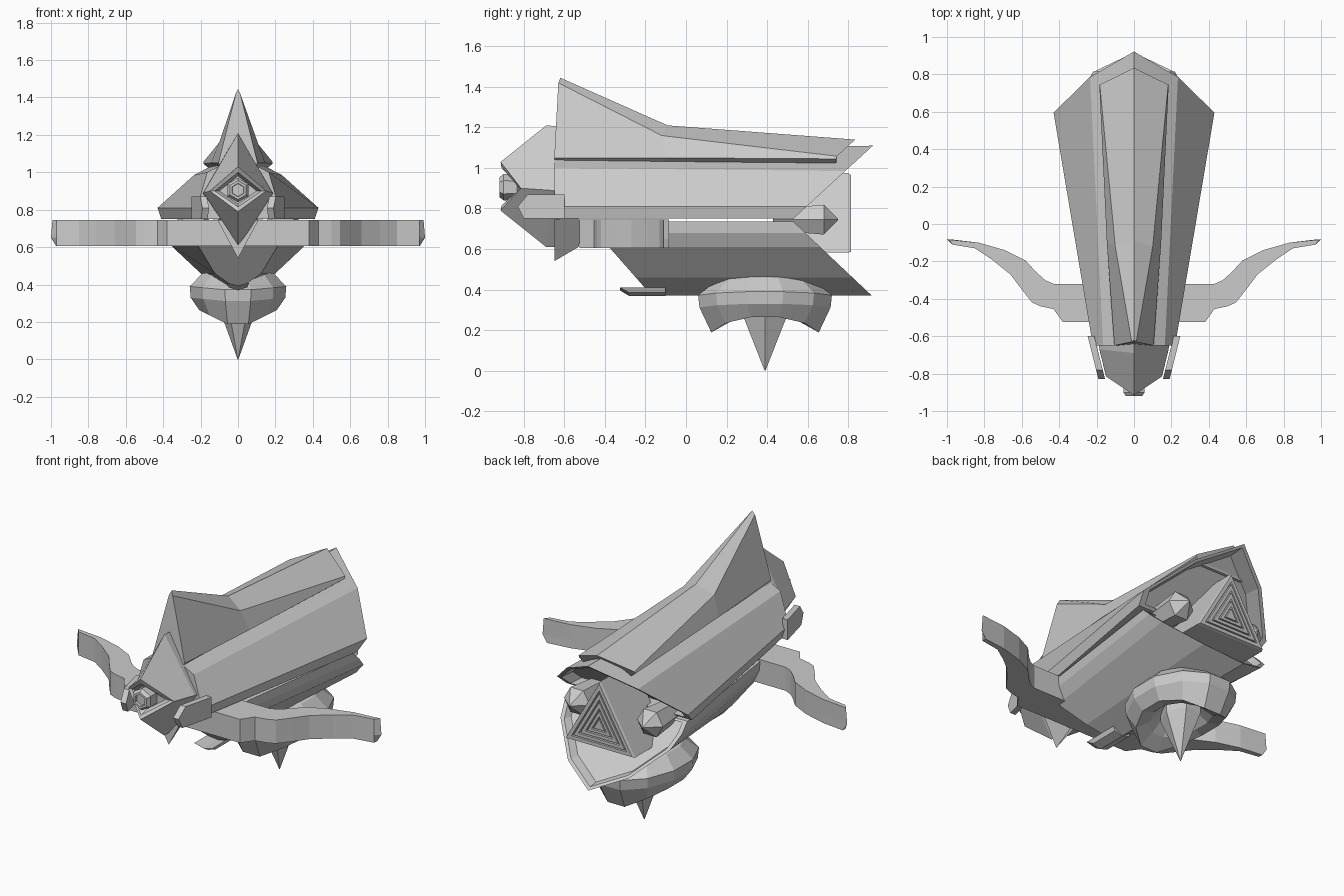
import bpy, bmesh, math
from mathutils import Vector

if "Cube" in bpy.data.objects:
    bpy.data.objects.remove(bpy.data.objects["Cube"])


def loft(name, rings):
    """Skin closed rings of equal length and cap both ends."""
    bm = bmesh.new()
    vs = [[bm.verts.new(p) for p in r] for r in rings]
    n = len(rings[0])
    for a, b in zip(vs, vs[1:]):
        for i in range(n):
            j = (i + 1) % n
            bm.faces.new((a[i], a[j], b[j], b[i]))
    bm.faces.new(vs[0][::-1])
    bm.faces.new(vs[-1])
    bmesh.ops.recalc_face_normals(bm, faces=bm.faces)
    me = bpy.data.meshes.new(name)
    bm.to_mesh(me)
    bm.free()
    ob = bpy.data.objects.new(name, me)
    bpy.context.collection.objects.link(ob)
    return ob


def sym(half):
    """Complete a half ring (x >= 0) by mirroring it across x = 0."""
    return list(half) + [(-x, y, z) for x, y, z in reversed(half) if x > 1e-6]


def section(half, yfun):
    return sym([(x, yfun(z), z) for x, z in half])


def inset(ring, s, dy):
    c = sum((Vector(p) for p in ring), Vector()) / len(ring)
    return [tuple(c + (Vector(p) - c) * s + Vector((0, dy, 0))) for p in ring]


def ngon(r, y, n, cx, cz, turn=0.0):
    return [(cx + r * math.cos(turn + 2 * math.pi * i / n), y,
             cz + r * math.sin(turn + 2 * math.pi * i / n)) for i in range(n)]


# upper shell: tapered roof with a slanted, hollowed rear
up_front = section([(0, 1.08), (.107, 1.03), (.165, 1.0), (.22, .81), (.2, .75)], lambda z: -.65)
up_rear = section([(0, 1.11), (.14, 1.035), (.235, .985), (.43, .81), (.41, .75)],
                  lambda z: .53 + (z - .75) * 1.09)
loft("upper_shell", [up_front, up_rear, inset(up_rear, .92, 0), inset(up_rear, .88, -.09)])

# lower hull: keel shape, slanted at both ends
low_front = section([(.24, .735), (.24, .68), (.215, .61), (.125, .46), (0, .37)],
                    lambda z: -.38 + (.61 - z) * .88)
low_rear = section([(.38, .735), (.385, .68), (.36, .61), (.2, .46), (0, .37)],
                   lambda z: .53 + (.735 - z) * 1.06)
loft("lower_hull", [low_front, low_rear, inset(low_rear, .93, 0), inset(low_rear, .9, -.05)])

# dorsal fin
loft("dorsal_fin", [
    sym([(0, -.62, 1.445), (.012, -.63, 1.42), (.105, -.65, 1.05), (.08, -.65, 1.02)]),
    sym([(0, -.09, 1.21), (.1, -.12, 1.16), (.145, -.1, 1.05), (.1, -.1, 1.02)]),
    sym([(0, .835, 1.14), (.183, .745, 1.058), (.185, .74, 1.045), (.14, .74, 1.01)])])

# head with recessed diamond mouth
def diamond(top, side, bottom):
    return sym([(0, *top), side, (0, *bottom)])

loft("head", [
    diamond((-.55, 1.2), (.2, -.53, .87), (-.53, .61)),
    diamond((-.69, 1.21), (.185, -.67, .89), (-.69, .61)),
    diamond((-.915, 1.03), (.15, -.815, .9), (-.915, .79)),
    diamond((-.91, 1.0), (.125, -.815, .9), (-.91, .815)),
    diamond((-.85, .98), (.1, -.82, .9), (-.85, .83))])

# hexagonal eye
loft("eye", [ngon(r, y, 6, 0, .905, math.pi / 6) for r, y in
             ((.06, -.8), (.065, -.9), (.05, -.92), (.036, -.92), (.034, -.905))])

# chin keel below the head
loft("chin_keel", [[(-.11, -.65, .745), (.11, -.65, .745), (0, -.65, .54)],
                   [(-.11, -.5, .745), (.11, -.5, .745), (0, -.53, .61)]])

# curved cross bar with horns
back = [(0, -.32), (.43, -.32), (.475, -.3), (.52, -.26), (.58, -.195), (.69, -.14), (.83, -.1), (.995, -.08)]
front = [(.97, -.11), (.85, -.13), (.76, -.19), (.66, -.27), (.6, -.35), (.545, -.42), (.5, -.44),
         (.43, -.455), (.38, -.525), (0, -.525)]
def bar_ring(z, tip):
    half = back[:-1] + [(tip, -.083)] + front
    pts = half + [(-x, y) for x, y in half[::-1] if x > 0]
    return [(x, y, z) for x, y in pts]

loft("horn_bar", [bar_ring(.605, .972), bar_ring(.65, 1.0), bar_ring(.745, .992)])

# stepped triangular exhaust
steps = [(1, .5), (1, .80), (.96, .815)]
for s in (.8, .6, .4, .22):
    steps += [(s, .815), (s, .795), (s - .06, .795), (s - .06, .815)]
loft("exhaust", [ngon(.262 * s, y, 3, 0, .713, math.pi / 2) for s, y in steps])

for s, side in ((1, "right"), (-1, "left")):
    # forward cheek plates
    cheek = [(-.83, .81), (-.78, .87), (-.6, .87), (-.6, .75), (-.8, .75)]
    loft(side + "_cheek", [[(s * (a + .05 * (y + .83) / .2), y, z) for y, z in cheek]
                           for a in (.155, .19)])
    # pointed rear thruster
    loft(side + "_thruster", [ngon(r, y, 6, s * .24, .745) for r, y in
                              ((.06, .43), (.085, .68), (.005, .75))])

# small tongue ahead of the lower hull
loft("tongue", [
    [(-.06, -.325, .41), (0, -.325, .395), (.06, -.325, .41), (.05, -.28, .385), (0, -.28, .368), (-.05, -.28, .385)],
    [(-.06, -.1, .41), (0, -.1, .395), (.06, -.1, .41), (.05, -.1, .385), (0, -.1, .368), (-.05, -.1, .385)]])

# belly dome: rim dips at front and back
def dome_ring(k, z, dip=0.0):
    out = []
    for i in range(12):
        a = math.pi * (2 * i + 1) / 12
        out.append((.262 * k * math.cos(a), .39 + .335 * k * math.sin(a), z - dip * abs(math.sin(a)) ** 3))
    return out

loft("belly_dome", [dome_ring(.4, .48), dome_ring(.75, .46, .02), dome_ring(1.02, .39, .02),
                    dome_ring(1.0, .33, .02), dome_ring(.82, .265, .085), dome_ring(.58, .27, .03),
                    dome_ring(.3, .33)])

# downward spike
def spike_ring(k, z):
    return [(.1 * k * math.cos(math.pi * i / 3), .39 + .125 * k * math.sin(math.pi * i / 3), z)
            for i in range(6)]

loft("belly_spike", [spike_ring(1, .36), spike_ring(1, .27), spike_ring(.02, 0)])
